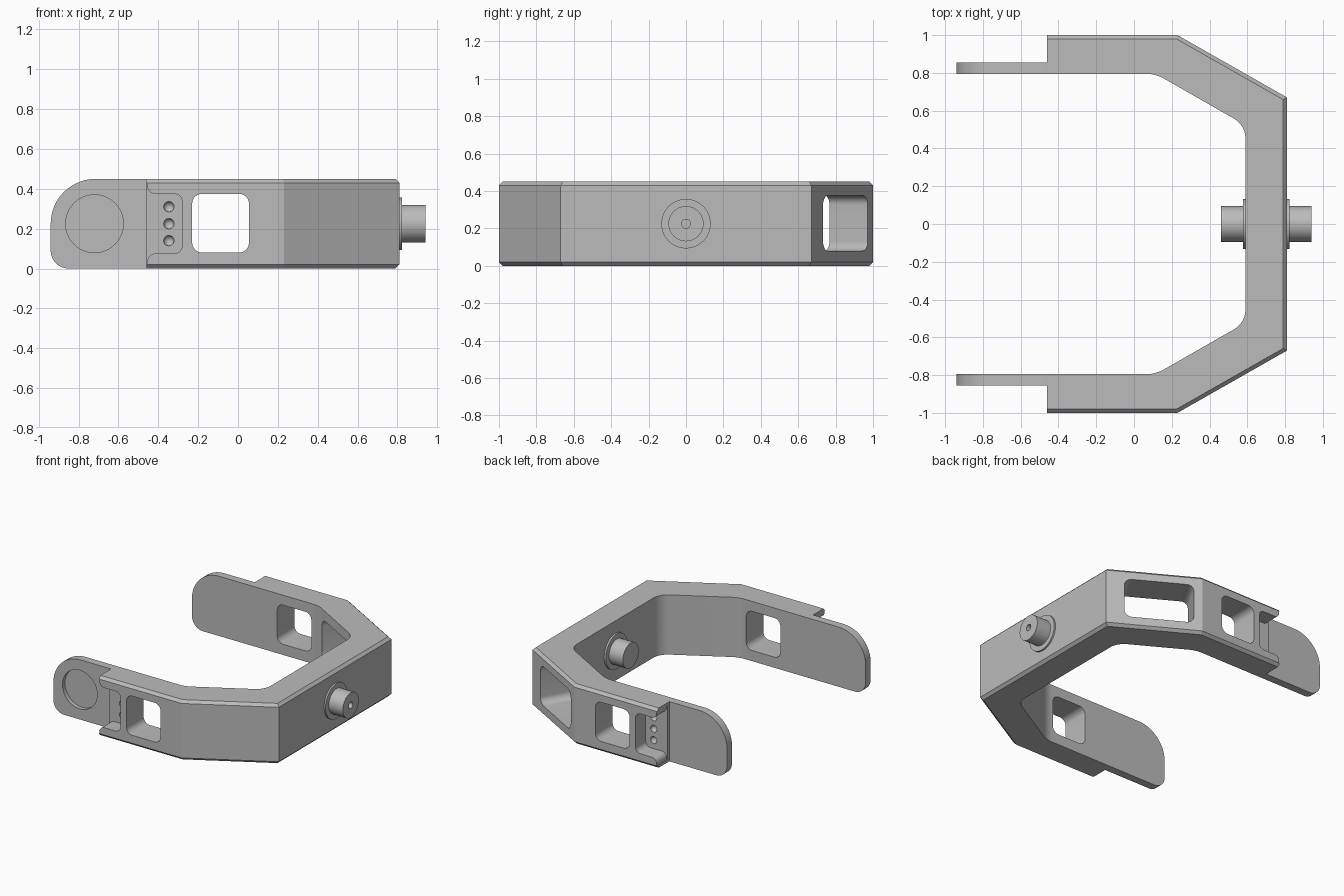
import bpy, bmesh, math
from mathutils import Vector, Matrix

cube = bpy.data.objects.get("Cube")
if cube:
    bpy.data.objects.remove(cube, do_unlink=True)

H, MID = 0.45, 0.225

grey = bpy.data.materials.new("plain_grey")
grey.use_nodes = True
grey.diffuse_color = (0.5, 0.5, 0.5, 1)
grey.node_tree.nodes["Principled BSDF"].inputs["Base Color"].default_value = (0.5, 0.5, 0.5, 1)


def rounded(corners, steps=8):
    """Polygon from (x, y, radius) corners with filleted arcs."""
    out, n = [], len(corners)
    for i, (x, y, r) in enumerate(corners):
        p = Vector((x, y))
        if r == 0:
            out.append(p)
            continue
        a = (Vector(corners[i - 1][:2]) - p).normalized()
        b = (Vector(corners[(i + 1) % n][:2]) - p).normalized()
        half = a.angle(b) / 2
        centre = p + (a + b).normalized() * r / math.sin(half)
        v0 = p + a * r / math.tan(half) - centre
        v1 = p + b * r / math.tan(half) - centre
        phi = math.pi - 2 * half
        for k in range(steps + 1):
            t = k / steps
            out.append(centre + (v0 * math.sin((1 - t) * phi) + v1 * math.sin(t * phi)) / math.sin(phi))
    return out


def box(u0, u1, v0, v1, r):
    return rounded([(u0, v0, r), (u1, v0, r), (u1, v1, r), (u0, v1, r)])


def circle(u, v, r, n=48):
    return [Vector((u + r * math.cos(2 * math.pi * k / n), v + r * math.sin(2 * math.pi * k / n)))
            for k in range(n)]


def plane(along, normal, origin=(0, 0, 0)):
    """Upright drawing plane: u runs along, v runs up, depth runs along the normal."""
    m = Matrix((along, (0, 0, 1), normal)).transposed().to_4x4()
    m.translation = origin
    return m


def finish(name, bm):
    bmesh.ops.recalc_face_normals(bm, faces=bm.faces)
    mesh = bpy.data.meshes.new(name)
    bm.to_mesh(mesh)
    bm.free()
    mesh.materials.append(grey)
    ob = bpy.data.objects.new(name, mesh)
    bpy.context.collection.objects.link(ob)
    return ob


def prism_mesh(points, low, high, matrix=Matrix()):
    bm = bmesh.new()
    face = bm.faces.new([bm.verts.new((p[0], p[1], low)) for p in points])
    top = bmesh.ops.extrude_face_region(bm, geom=[face])["geom"]
    bmesh.ops.translate(bm, vec=(0, 0, high - low),
                        verts=[g for g in top if isinstance(g, bmesh.types.BMVert)])
    bm.transform(matrix)
    return bm


def prism(name, points, low, high, matrix=Matrix()):
    return finish(name, prism_mesh(points, low, high, matrix))


def activate(ob):
    bpy.ops.object.select_all(action='DESELECT')
    ob.select_set(True)
    bpy.context.view_layer.objects.active = ob


def cut(target, cutter):
    activate(target)
    mod = target.modifiers.new("cut", 'BOOLEAN')
    mod.operation, mod.solver, mod.object = 'DIFFERENCE', 'EXACT', cutter
    bpy.ops.object.modifier_apply(modifier=mod.name)
    bpy.data.objects.remove(cutter, do_unlink=True)


def smooth(ob):
    activate(ob)
    bpy.ops.object.shade_smooth_by_angle(angle=math.radians(20))


# Bent frame: plan outline, chamfered along its outer edges
outer = [(-0.46, 1, 0), (0.23, 1, 0), (0.81, 0.67, 0)]
inner = [(0.59, 0.523, 0.12), (0.115, 0.795, 0.19), (-0.46, 0.795, 0)]
flip = lambda pts: [(x, -y, r) for x, y, r in reversed(pts)]
bm = prism_mesh(rounded(outer + flip(outer) + flip(inner) + inner), 0, H)
rim = {(round(x, 3), round(s * y, 3)) for x, y, r in outer for s in (1, -1)}
on_rim = lambda v: (round(v.co.x, 3), round(v.co.y, 3)) in rim
edges = [e for e in bm.edges if all(on_rim(v) for v in e.verts)
         and abs(e.verts[0].co.z - e.verts[1].co.z) < 0.01]
bmesh.ops.bevel(bm, geom=edges, offset=0.02, segments=1, affect='EDGES')
frame = finish("bent_frame", bm)

back = plane((0, 1, 0), (1, 0, 0))
for s, side in ((1, "left"), (-1, "right")):
    arm = plane((1, 0, 0), (0, s, 0))
    run = Vector((0.58, -0.33 * s, 0)).normalized()
    slope = plane(run, (-run.y * s, run.x * s, 0), (0.23, s, 0))

    # Windows in the arm, the sloping part and the back bar
    cut(frame, prism("arm_window", box(-0.23, 0.055, 0.08, 0.375, 0.05), 0.7, 1.1, arm))
    cut(frame, prism("slope_window", box(0.058, 0.54, 0.08, 0.375, 0.05), -0.4, 0.1, slope))
    y0, y1 = sorted((0.2 * s, 0.425 * s))
    cut(frame, prism("back_window", box(y0, y1, 0.1, 0.35, 0.05), 0.5, 0.9, back))

    # Open-ended recess with flared lips
    recess = rounded([(-0.28, 0.075, 0.04), (-0.28, 0.375, 0.04), (-0.455, 0.375, 0.04),
                      (-0.455, 0.43, 0), (-0.5, 0.43, 0), (-0.5, 0.02, 0),
                      (-0.455, 0.02, 0), (-0.455, 0.075, 0.04)])
    cut(frame, prism("recess", recess, 0.88, 1.1, arm))

    # Three dimples in the recess floor
    for dz in (-0.085, 0, 0.085):
        ball = bmesh.new()
        bmesh.ops.create_uvsphere(ball, u_segments=20, v_segments=13, radius=0.026,
                                  matrix=Matrix.Translation((-0.347, s * 0.88, MID + dz)))
        cut(frame, finish("dimple", ball))

    # Rounded end tab with a shallow round pocket
    tab = prism(side + "_end_tab", rounded([(-0.46, 0, 0), (-0.46, H, 0),
                (-0.94, H, 0.225), (-0.94, 0, 0.09)], 12), 0.795, 0.855, arm)
    cut(tab, prism("pocket", circle(-0.72, MID, 0.145), 0.825, 0.9, arm))
    smooth(tab)
smooth(frame)

# Pin through the back bar, with its collars and centre hole
pin = prism("pivot_pin", circle(0, MID, 0.094), 0.46, 0.94, back)
cut(pin, prism("centre_hole", circle(0, MID, 0.024, 24), 0.88, 1.0, back))
smooth(pin)
smooth(prism("inner_collar", circle(0, MID, 0.132), 0.576, 0.6, back))
smooth(prism("outer_collar", circle(0, MID, 0.132), 0.8, 0.822, back))
